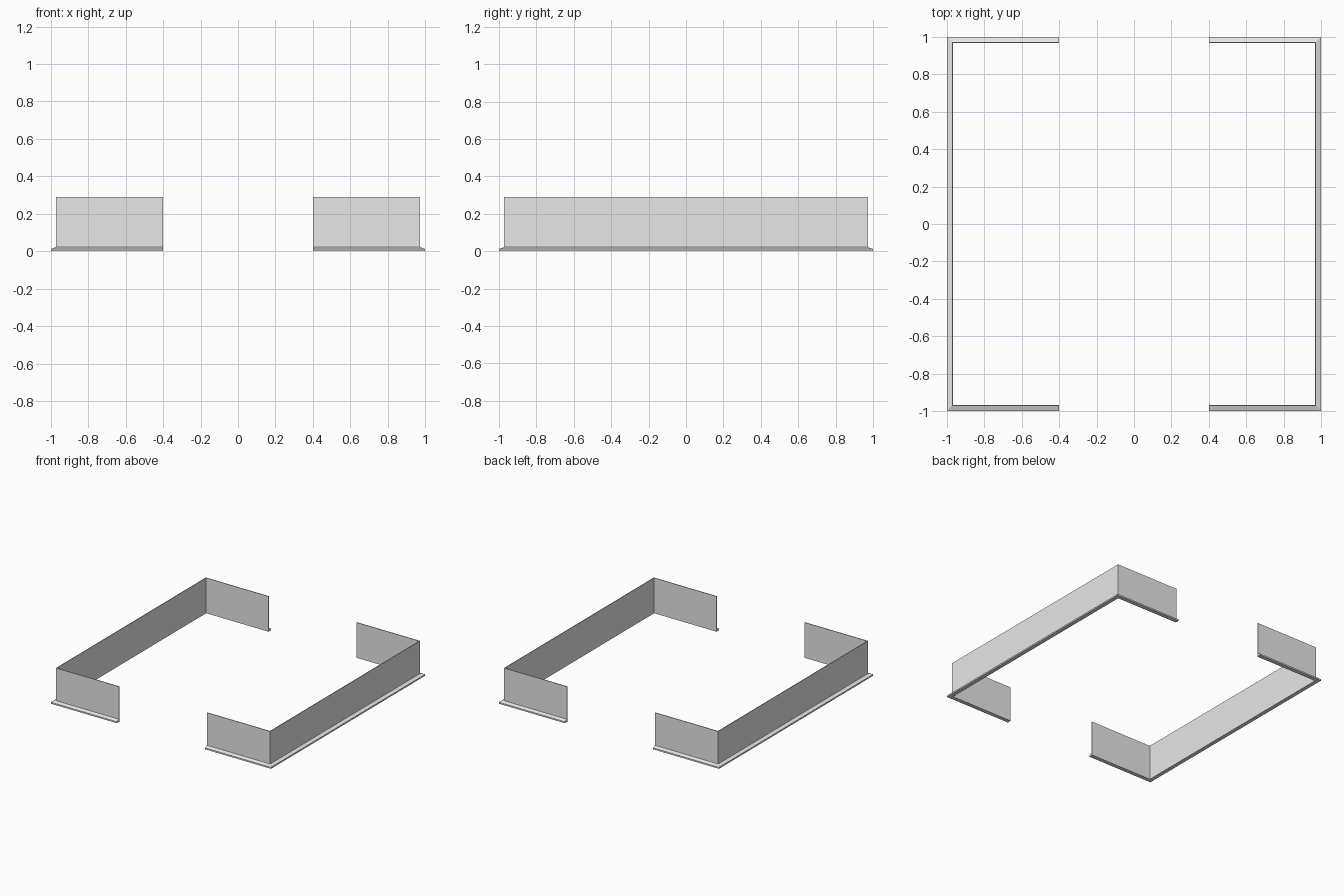
import bpy
import bmesh

cube = bpy.data.objects.get("Cube")
if cube:
    bpy.data.objects.remove(cube, do_unlink=True)

# Plain grey material
GREY = (0.8, 0.8, 0.8, 1.0)
grey = bpy.data.materials.new("plain grey")
grey.use_nodes = True
grey.diffuse_color = GREY
grey.node_tree.nodes["Principled BSDF"].inputs["Base Color"].default_value = GREY

GAP = 0.4  # half width of the opening at front and back

# Cross-section as (distance from centre, height): thin wall with sloped foot
PROFILE = [(0.967, 0), (1.0, 0), (1.0, 0.012), (0.973, 0.022),
           (0.973, 0.29), (0.967, 0.29)]


def fence_half(name, side):
    """Sweep the cross-section round a U with mitred corners."""
    bm = bmesh.new()
    rings = []
    for end, corner in ((-1, False), (-1, True), (1, True), (1, False)):
        rings.append([bm.verts.new((side * (d if corner else GAP), end * d, z))
                      for d, z in PROFILE])
    n = len(PROFILE)
    for a, b in zip(rings, rings[1:]):
        for i in range(n):
            j = (i + 1) % n
            bm.faces.new((a[i], a[j], b[j], b[i]))
    bm.faces.new(rings[0])
    bm.faces.new(rings[-1])
    bmesh.ops.recalc_face_normals(bm, faces=bm.faces)
    mesh = bpy.data.meshes.new(name)
    bm.to_mesh(mesh)
    bm.free()
    mesh.materials.append(grey)
    obj = bpy.data.objects.new(name, mesh)
    bpy.context.collection.objects.link(obj)


# Matching wall halves on the left and right
fence_half("left_wall", 1)
fence_half("right_wall", -1)
